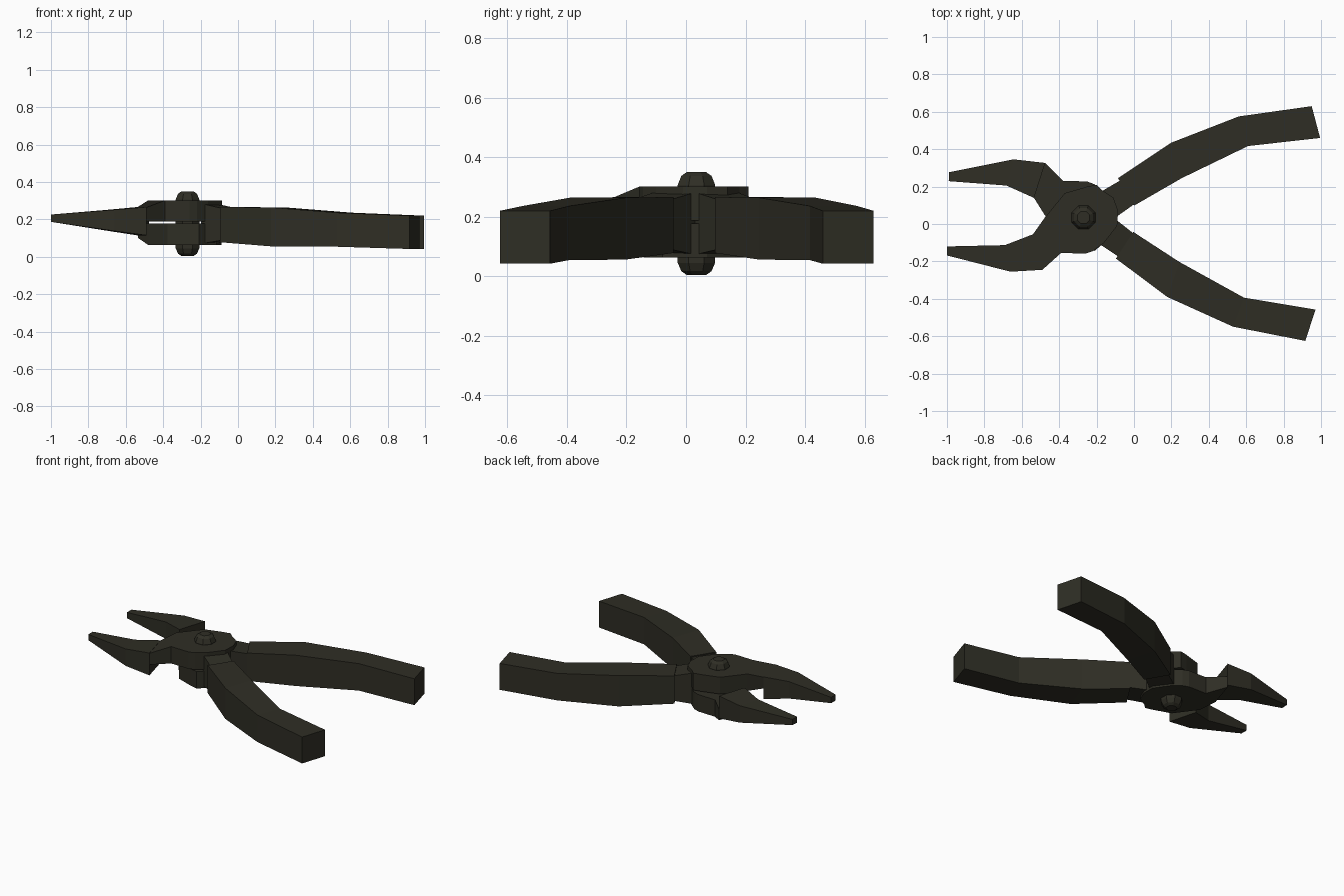
import bpy, bmesh, math
from mathutils import Matrix, Vector

if "Cube" in bpy.data.objects:
    bpy.data.objects.remove(bpy.data.objects["Cube"])

PIVOT = Vector((-0.27, 0.035, 0))
AXIS = math.atan(-0.027)          # direction of the mirror line between the halves
ZSUM = 0.365                      # lower plate is the upper plate flipped in z

steel = bpy.data.materials.new("dark olive steel")
steel.diffuse_color = (0.028, 0.027, 0.018, 1)
steel.use_nodes = True
steel.node_tree.nodes["Principled BSDF"].inputs["Base Color"].default_value = steel.diffuse_color


def reflect(p):
    """Mirror a point across the pliers' centre line."""
    d = Vector(p) - PIVOT
    c, s = math.cos(2 * AXIS), math.sin(2 * AXIS)
    return PIVOT + Vector((c * d.x + s * d.y, s * d.x - c * d.y, d.z))


def finish(name, bm):
    bmesh.ops.recalc_face_normals(bm, faces=bm.faces)
    me = bpy.data.meshes.new(name)
    bm.to_mesh(me)
    bm.free()
    me.materials.append(steel)
    ob = bpy.data.objects.new(name, me)
    bpy.context.collection.objects.link(ob)
    return ob


def loft(name, rings, flip=False):
    """Skin a list of point rings and cap both ends."""
    bm = bmesh.new()
    loops = [[bm.verts.new(reflect(p) if flip else p) for p in r] for r in rings]
    n = len(loops[0])
    for a, b in zip(loops, loops[1:]):
        for i in range(n):
            j = (i + 1) % n
            bm.faces.new((a[i], a[j], b[j], b[i]))
    bm.faces.new(loops[0])
    bm.faces.new(loops[-1])
    return finish(name, bm)


def bar(stations):
    """Rectangular sections from (outer xy, inner xy, bottom, top)."""
    return [[(*o, z0), (*i, z0), (*i, z1), (*o, z1)] for o, i, z0, z1 in stations]


jaw = bar([
    ((-1.0, -0.168), (-1.0, -0.12), 0.187, 0.226),
    ((-0.66, -0.255), (-0.69, -0.113), 0.138, 0.252),
    ((-0.49, -0.245), (-0.54, -0.055), 0.115, 0.266),
])
neck = bar([
    ((-0.19, 0.165), (-0.12, 0.02), 0.07, 0.285),
    ((-0.07, 0.235), (0.0, 0.105), 0.09, 0.258),
])
handle = bar([
    ((-0.085, 0.245), (0.0, 0.098), 0.078, 0.266),
    ((0.2, 0.435), (0.255, 0.245), 0.056, 0.264),
    ((0.56, 0.575), (0.61, 0.417), 0.054, 0.236),
    ((0.95, 0.63), (0.995, 0.46), 0.042, 0.22),
])
# Hinge plate outline, running from one jaw to the opposite handle
plate = [(-0.49, -0.245), (-0.39, -0.155), (-0.26, -0.158), (-0.22, -0.145),
         (-0.16, -0.1), (-0.09, -0.01), (-0.085, 0.07), (-0.11, 0.14),
         (-0.17, 0.18), (-0.2, 0.21), (-0.25, 0.2), (-0.37, 0.165),
         (-0.48, 0.03), (-0.54, -0.055)]


def plate_rings(low):
    rings = []
    for top in (False, True):
        ring = []
        for x, y in plate:
            z = (0.264 if x < -0.485 else 0.302) if top else 0.188
            ring.append((x, y, ZSUM - z if low else z))
        rings.append(ring)
    return rings


# Two crossing halves
for side, flip in (("upper", False), ("lower", True)):
    loft(side + "_jaw", jaw, flip)
    loft(side + "_hinge_plate", plate_rings(flip), flip)
    loft(side + "_neck", neck, flip)
    loft(side + "_handle", handle, flip)

# Domed eight-sided rivet through the hinge
profile = [(0.035, 0.004), (0.055, 0.017), (0.068, 0.045),
           (0.068, 0.307), (0.055, 0.337), (0.035, 0.35)]
loft("pivot_rivet", [[(PIVOT.x + r * math.cos((k + 0.5) * math.pi / 4),
                       PIVOT.y + r * math.sin((k + 0.5) * math.pi / 4), z)
                      for k in range(8)] for r, z in profile])
